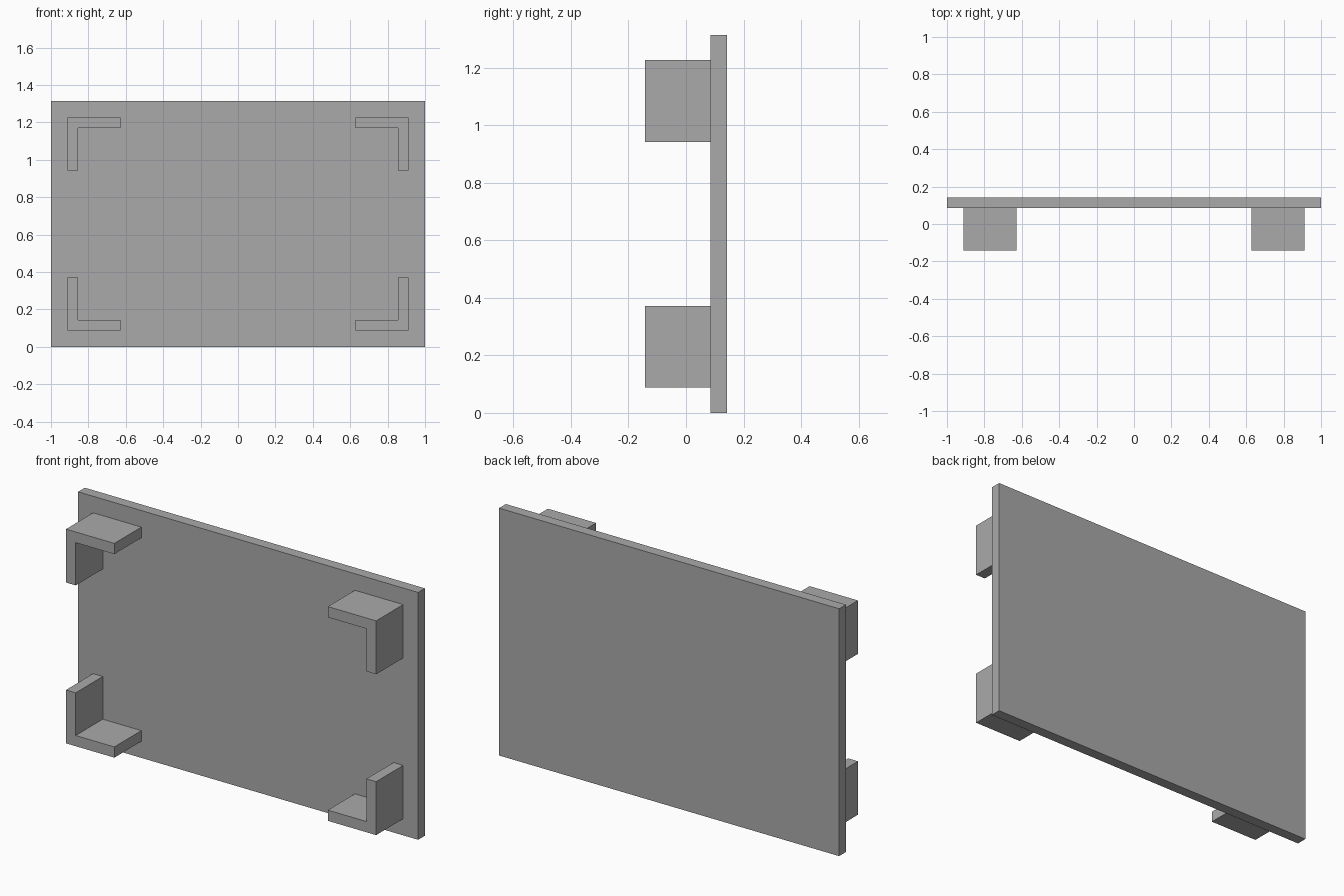
import bpy
import bmesh

cube = bpy.data.objects.get("Cube")
if cube:
    bpy.data.objects.remove(cube, do_unlink=True)

# Single plain grey material
grey = bpy.data.materials.new("plain_grey")
grey.use_nodes = True
colour = (0.4, 0.4, 0.4, 1)
grey.diffuse_color = colour
grey.node_tree.nodes["Principled BSDF"].inputs["Base Color"].default_value = colour

HEIGHT = 1.315
FRONT, PANEL_FRONT, BACK = -0.142, 0.085, 0.142
OUTER_X, OUTER_Z = 0.912, 0.088
ARM, WALL = 0.284, 0.057


def extrude_profile(name, profile, y0, y1):
    """Extrude an (x, z) outline from y0 to y1."""
    bm = bmesh.new()
    face = bm.faces.new([bm.verts.new((x, y0, z)) for x, z in profile])
    side = bmesh.ops.extrude_face_region(bm, geom=[face])["geom"]
    moved = [v for v in side if isinstance(v, bmesh.types.BMVert)]
    bmesh.ops.translate(bm, verts=moved, vec=(0, y1 - y0, 0))
    bmesh.ops.recalc_face_normals(bm, faces=bm.faces)
    mesh = bpy.data.meshes.new(name)
    bm.to_mesh(mesh)
    bm.free()
    mesh.materials.append(grey)
    obj = bpy.data.objects.new(name, mesh)
    bpy.context.collection.objects.link(obj)
    return obj


# Flat upright panel
extrude_profile("panel", [(-1, 0), (1, 0), (1, HEIGHT), (-1, HEIGHT)], PANEL_FRONT, BACK)

# L-shaped corner brackets, outer corner at the origin of the outline
bracket = [(0, 0), (ARM, 0), (ARM, WALL), (WALL, WALL), (WALL, ARM), (0, ARM)]
for side, sx in (("left", 1), ("right", -1)):
    for level, sz in (("lower", 1), ("upper", -1)):
        corner_z = OUTER_Z if sz > 0 else HEIGHT - OUTER_Z
        outline = [(sx * (OUTER_X - x), corner_z + sz * z) for x, z in bracket]
        extrude_profile(f"{level}_{side}_bracket", outline, FRONT, PANEL_FRONT)
